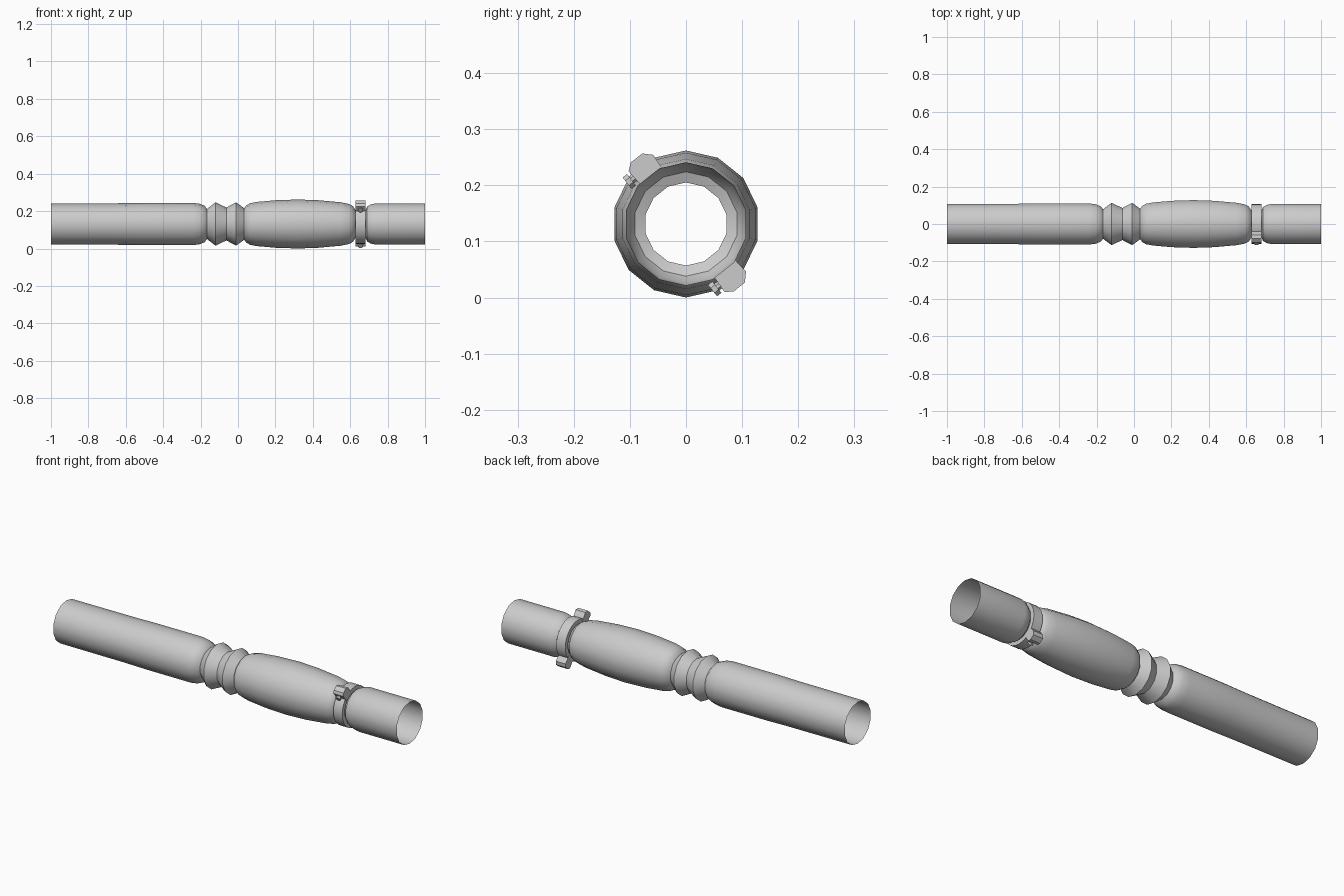
import bpy, bmesh, math

if "Cube" in bpy.data.objects:
    bpy.data.objects.remove(bpy.data.objects["Cube"])

ZC = 0.131   # height of the tube axis
SIDES = 14


def finish(name, bm, angle=35):
    bmesh.ops.recalc_face_normals(bm, faces=bm.faces[:])
    me = bpy.data.meshes.new(name)
    bm.to_mesh(me)
    bm.free()
    ob = bpy.data.objects.new(name, me)
    bpy.context.collection.objects.link(ob)
    bpy.ops.object.select_all(action='DESELECT')
    ob.select_set(True)
    bpy.context.view_layer.objects.active = ob
    bpy.ops.object.shade_smooth_by_angle(angle=math.radians(angle))
    return ob


def lathe(name, profile, sides, closed=False):
    """Revolve (x, radius) points about the tube axis."""
    bm = bmesh.new()
    rings = []
    for x, r in profile:
        rings.append([bm.verts.new((x, r * math.sin(2 * math.pi * i / sides),
                                    ZC + r * math.cos(2 * math.pi * i / sides)))
                      for i in range(sides)])
    pairs = list(zip(rings, rings[1:]))
    if closed:
        pairs.append((rings[-1], rings[0]))
    for a, b in pairs:
        for i in range(sides):
            j = (i + 1) % sides
            bm.faces.new((a[i], a[j], b[j], b[i]))
    return finish(name, bm)


def prism(name, outline, x0, x1, angle, side):
    """Extrude (radial, tangential) points along x, turned about the axis."""
    c, s = math.cos(angle), math.sin(angle)
    bm = bmesh.new()
    ends = [[bm.verts.new((x, u * c - t * side * s, ZC + u * s + t * side * c))
             for u, t in outline] for x in (x0, x1)]
    n = len(outline)
    bm.faces.new(ends[0])
    bm.faces.new(ends[1])
    for i in range(n):
        j = (i + 1) % n
        bm.faces.new((ends[0][i], ends[0][j], ends[1][j], ends[1][i]))
    return finish(name, bm, 25)


def bolt_head(name, u, t0, t1, x, r, angle, side):
    """Short cylinder whose axis runs tangentially."""
    c, s = math.cos(angle), math.sin(angle)
    bm = bmesh.new()
    ends = []
    for t in (t0, t1):
        ring = []
        for i in range(8):
            a = math.pi * (2 * i + 1) / 8
            uu = u + r * math.cos(a)
            ring.append(bm.verts.new((x + r * math.sin(a), uu * c - t * side * s,
                                      ZC + uu * s + t * side * c)))
        ends.append(ring)
        bm.faces.new(ring)
    for i in range(8):
        j = (i + 1) % 8
        bm.faces.new((ends[0][i], ends[0][j], ends[1][j], ends[1][i]))
    return finish(name, bm)


# Open pipe: plain length, bellows, bulged muffler, clamped neck, outlet
lathe("exhaust_pipe", [
    (-1.0, 0.110), (-0.62, 0.111), (-0.5, 0.113), (-0.24, 0.113), (-0.205, 0.108),
    (-0.18, 0.098), (-0.165, 0.081), (-0.12, 0.116), (-0.062, 0.088),
    (-0.01, 0.116), (0.033, 0.084), (0.045, 0.100), (0.065, 0.111), (0.10, 0.118),
    (0.20, 0.127), (0.32, 0.131), (0.43, 0.127), (0.55, 0.116), (0.595, 0.107),
    (0.615, 0.095), (0.628, 0.074), (0.682, 0.074), (0.69, 0.093),
    (0.71, 0.105), (0.735, 0.110), (1.0, 0.110)], SIDES)

# Clamp band around the neck
lathe("clamp_band", [(0.629, 0.083), (0.629, 0.106), (0.681, 0.106), (0.681, 0.083)],
      28, closed=True)

# Two lugs with bolts, mirrored about the clamp's diagonal
LUG = [(0.088, -0.028), (0.112, -0.028), (0.133, -0.030), (0.147, -0.016),
       (0.147, 0.010), (0.137, 0.023), (0.110, 0.021), (0.088, 0.021)]
for label, deg, side in (("upper", 128, 1), ("lower", 309, -1)):
    a = math.radians(deg)
    prism(label + "_clamp_lug", LUG, 0.627, 0.683, a, side)
    bolt_head(label + "_clamp_bolt_shank", 0.122, 0.010, 0.030, 0.655, 0.008, a, side)
    bolt_head(label + "_clamp_bolt", 0.122, 0.028, 0.038, 0.655, 0.014, a, side)
